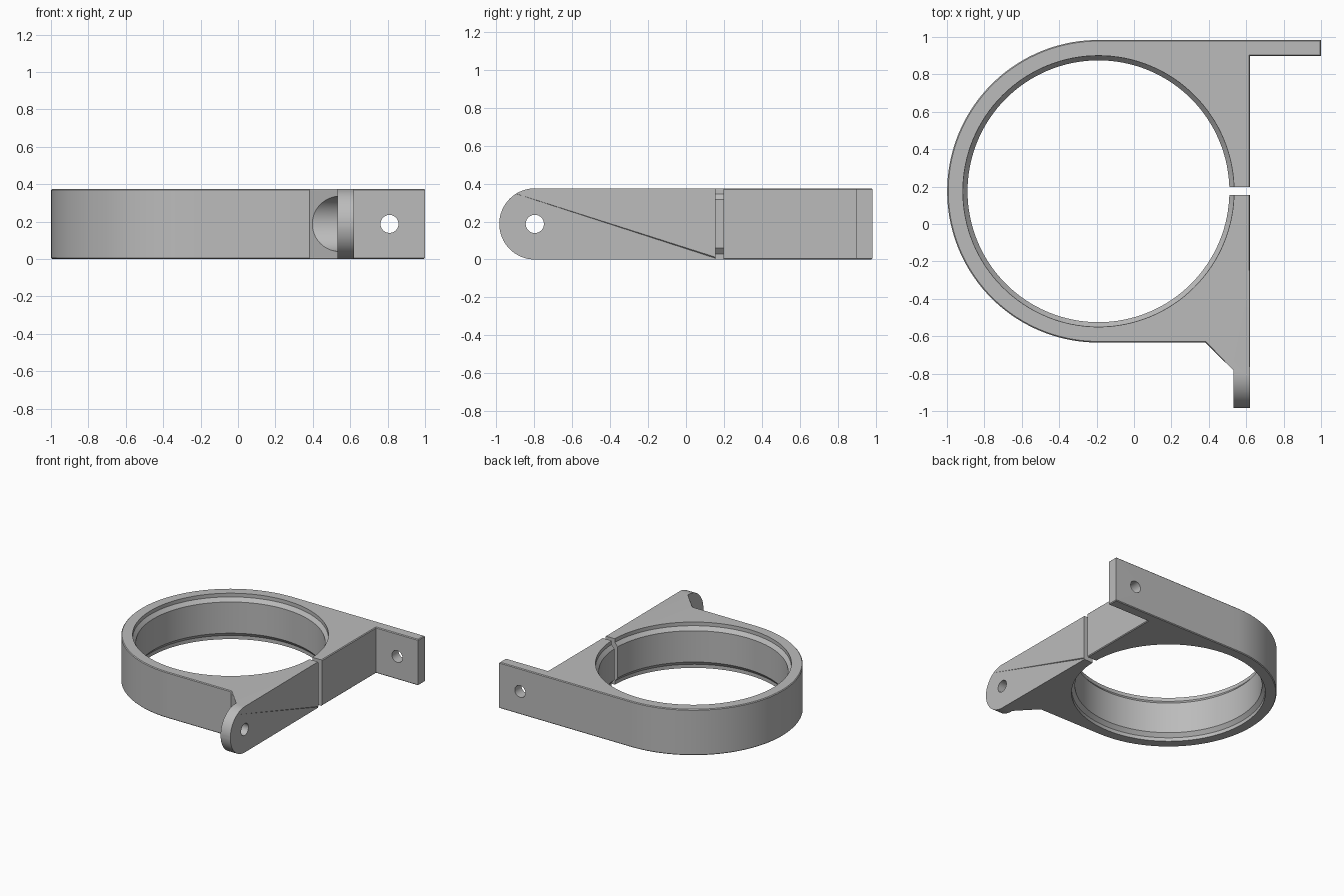
import bpy, bmesh, math
from mathutils import Matrix, Vector

if "Cube" in bpy.data.objects:
    bpy.data.objects.remove(bpy.data.objects["Cube"])

H = 0.375                  # clamp height
CX, CY, R = -0.19, 0.175, 0.809   # ring centre and outer radius
LUG_Y = -0.797             # centre of the rounded lug end


def new_object(name, bm):
    bmesh.ops.recalc_face_normals(bm, faces=bm.faces)
    me = bpy.data.meshes.new(name)
    bm.to_mesh(me)
    bm.free()
    ob = bpy.data.objects.new(name, me)
    bpy.context.collection.objects.link(ob)
    return ob


def prism(points, offset):
    """Extrude a closed 3D outline along an offset."""
    bm = bmesh.new()
    face = bm.faces.new([bm.verts.new(p) for p in points])
    ext = bmesh.ops.extrude_face_region(bm, geom=[face])
    bmesh.ops.translate(bm, vec=Vector(offset),
                        verts=[g for g in ext["geom"] if isinstance(g, bmesh.types.BMVert)])
    return bm


def arc(cx, cy, r, a0, a1, n):
    return [(cx + r * math.cos(math.radians(a0 + (a1 - a0) * i / n)),
             cy + r * math.sin(math.radians(a0 + (a1 - a0) * i / n))) for i in range(n + 1)]


def cylinder(r, axis, start, length, n=48):
    """Cutter cylinder along x or y from a start point."""
    circle = arc(0, 0, r, 0, 360, n)[:-1]
    s = Vector(start)
    if axis == "x":
        return prism([s + Vector((0, a, b)) for a, b in circle], (length, 0, 0))
    return prism([s + Vector((a, 0, b)) for a, b in circle], (0, length, 0))


# Clamp body: half-round back, straight flanks, gusset, lug and mounting tab
outline = arc(CX, CY, R, 90, 270, 72) + [
    (0.382, CY - R), (0.532, -0.783), (0.532, -0.984), (0.62, -0.984),
    (0.62, CY), (0.62, 0.898), (1.0, 0.898), (1.0, CY + R)]
bm = prism([(x, y, 0) for x, y in outline], (0, 0, H))

# Fine chamfer on the rims, leaving the lug crisp
rims = []
for e in bm.edges:
    a, b = e.verts
    mid = (a.co + b.co) / 2
    if abs(a.co.z - b.co.z) < 1e-5 and not (mid.x > 0.5 and mid.y < CY):
        rims.append(e)
bmesh.ops.bevel(bm, geom=rims, offset=0.006, segments=1, affect="EDGES", profile=0.5)
body = new_object("clamp_body", bm)

# Bore with a wider chamfered lip at both ends
bm = bmesh.new()
levels = [(0.725, -0.1), (0.725, 0.03), (0.70, 0.06),
          (0.70, H - 0.06), (0.725, H - 0.03), (0.725, H + 0.1)]
rings = [[bm.verts.new((x, y, z)) for x, y in arc(CX, CY, r, 0, 360, 128)[:-1]]
         for r, z in levels]
for lo, hi in zip(rings, rings[1:]):
    for i in range(128):
        j = (i + 1) % 128
        bm.faces.new((lo[i], lo[j], hi[j], hi[i]))
bm.faces.new(rings[0])
bm.faces.new(rings[-1])
cutters = [new_object("bore_cutter", bm)]

# Split slot
bm = bmesh.new()
bmesh.ops.create_cube(bm, size=1, matrix=Matrix.Translation((0.5, 0.176, H / 2))
                      @ Matrix.Diagonal((0.6, 0.042, 1, 1)))
cutters.append(new_object("slot_cutter", bm))

# Rounded lug end
corner = arc(LUG_Y, H / 2, H / 2, 90, 270, 32) + [
    (LUG_Y, -0.1), (-1.2, -0.1), (-1.2, H + 0.1), (LUG_Y, H + 0.1)]
cutters.append(new_object("lug_cutter", prism([(0.45, y, z) for y, z in corner], (0.3, 0, 0))))

# Screw head clearance in the gusset, then the two screw holes
cutters.append(new_object("clearance_cutter",
                          cylinder(0.148, "x", (0.2, LUG_Y, H / 2), 0.332, 64)))
cutters.append(new_object("lug_hole_cutter",
                          cylinder(0.048, "x", (0.45, LUG_Y, H / 2), 0.3)))
cutters.append(new_object("tab_hole_cutter",
                          cylinder(0.048, "y", (0.81, 0.8, H / 2), 0.3)))

# Cut everything out of the body
bpy.context.view_layer.objects.active = body
body.select_set(True)
for c in cutters:
    c.hide_render = True
    mod = body.modifiers.new(c.name, "BOOLEAN")
    mod.operation = "DIFFERENCE"
    mod.solver = "EXACT"
    mod.object = c
    bpy.ops.object.modifier_apply(modifier=mod.name)
for c in cutters:
    bpy.data.objects.remove(c, do_unlink=True)

bpy.ops.object.shade_smooth_by_angle(angle=math.radians(25))

grey = bpy.data.materials.new("plain grey")
grey.diffuse_color = (0.5, 0.5, 0.5, 1)
grey.use_nodes = True
grey.node_tree.nodes["Principled BSDF"].inputs["Base Color"].default_value = grey.diffuse_color
body.data.materials.clear()
body.data.materials.append(grey)
for p in body.data.polygons:
    p.material_index = 0
